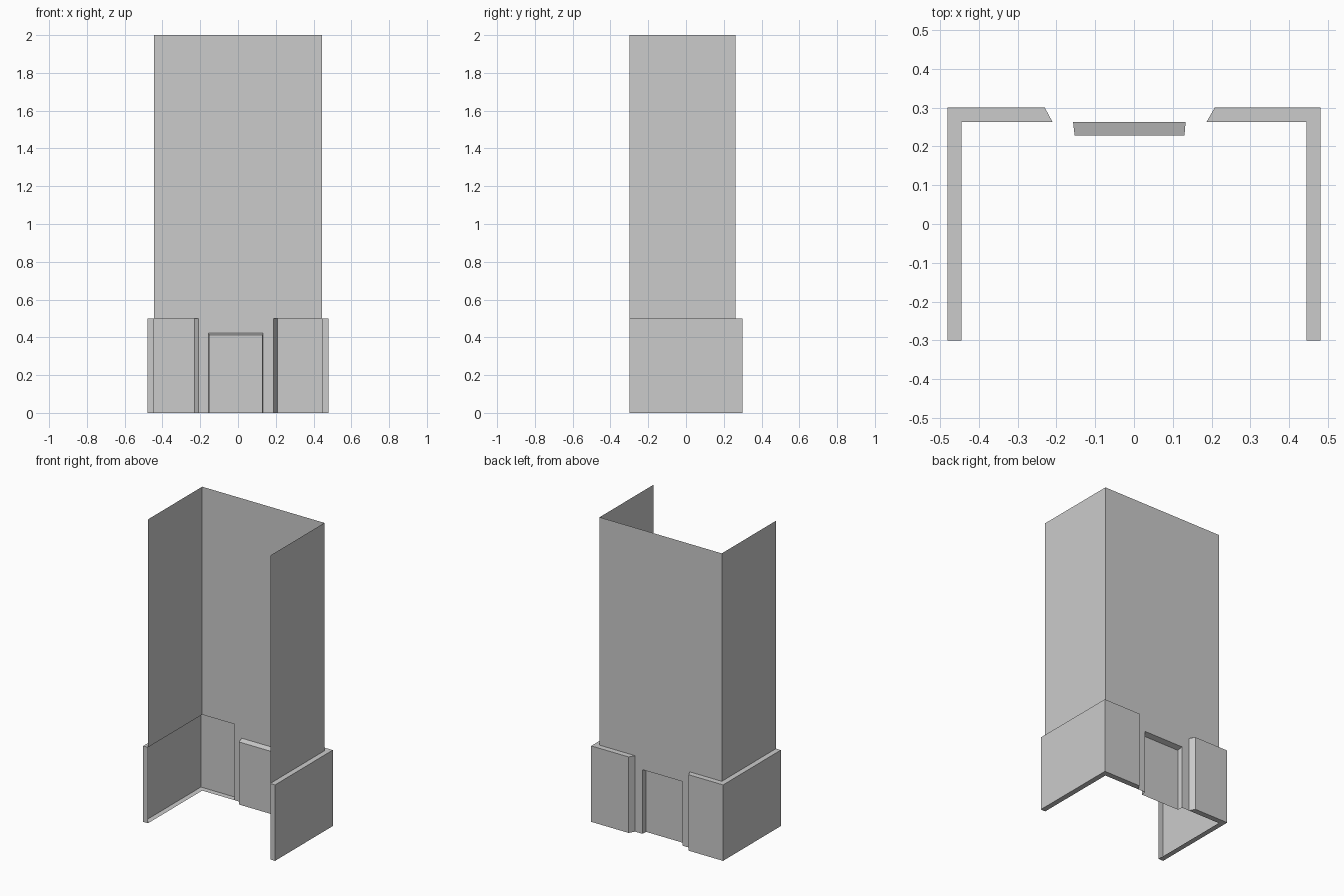
import bpy
import bmesh

cube = bpy.data.objects.get("Cube")
if cube:
    bpy.data.objects.remove(cube, do_unlink=True)

# Single plain grey
GREY = (0.6, 0.6, 0.6, 1.0)
grey = bpy.data.materials.new("plain grey")
grey.use_nodes = True
grey.diffuse_color = GREY
grey.node_tree.nodes["Principled BSDF"].inputs["Base Color"].default_value = GREY

SIDE, FRONT, BACK = 0.445, -0.3, 0.263      # thin shell plan
OUT_X, OUT_Y = 0.48, 0.3                    # outer faces of the base
BASE_TOP, TOP = 0.5, 2.0


def finish(name, bm):
    mesh = bpy.data.meshes.new(name)
    bm.to_mesh(mesh)
    bm.free()
    mesh.materials.append(grey)
    obj = bpy.data.objects.new(name, mesh)
    bpy.context.collection.objects.link(obj)
    return obj


def raised(name, path, z0, z1, capped=False):
    """Raise an open plan path into walls; optionally cap top and bottom."""
    bm = bmesh.new()
    low = [bm.verts.new((x, y, z0)) for x, y in path]
    high = [bm.verts.new((x, y, z1)) for x, y in path]
    for i in range(len(path) - 1):
        bm.faces.new((low[i], low[i + 1], high[i + 1], high[i]))
    if capped:
        bm.faces.new(high)
        bm.faces.new(low)
        bmesh.ops.recalc_face_normals(bm, faces=bm.faces)
    return finish(name, bm)


# Thin upper walls, open at the front and top
raised("upper_walls",
       [(SIDE, FRONT), (SIDE, BACK), (-SIDE, BACK), (-SIDE, FRONT)],
       BASE_TOP, TOP)

# Thicker base on each side, hollow towards the inside, with a slanted end
for name, s, inner_end, outer_end in (("base_minus_x", -1, 0.21, 0.23),
                                      ("base_plus_x", 1, 0.187, 0.208)):
    plan = [(SIDE, BACK), (SIDE, FRONT), (OUT_X, FRONT), (OUT_X, OUT_Y),
            (outer_end, OUT_Y), (inner_end, BACK)]
    # The first edge is the inner side, which is left open
    plan = plan[1:] + plan[:1]
    obj = raised(name, [(s * x, y) for x, y in plan], 0, BASE_TOP, True)
    bm = bmesh.new()
    bm.from_mesh(obj.data)
    inner = [f for f in bm.faces
             if all(abs(v.co.y - BACK) < 1e-4 for v in f.verts)]
    bmesh.ops.delete(bm, geom=inner, context='FACES')
    bm.to_mesh(obj.data)
    bm.free()


# Doorway: arch-shaped loops joined ring by ring, ending in the door panel
def arch(bm, x0, x1, y, top):
    return [bm.verts.new(p) for p in
            ((x0, y, 0), (x0, y, top), (x1, y, top), (x1, y, 0))]


bm = bmesh.new()
rings = [arch(bm, -0.21, 0.187, BACK, BASE_TOP),
         arch(bm, -0.157, 0.133, BACK, 0.422),
         arch(bm, -0.153, 0.13, 0.228, 0.412)]
for a, b in zip(rings, rings[1:]):
    for i in range(3):
        bm.faces.new((a[i], b[i], b[i + 1], a[i + 1]))
bm.faces.new(rings[-1])
finish("recessed_door", bm)
